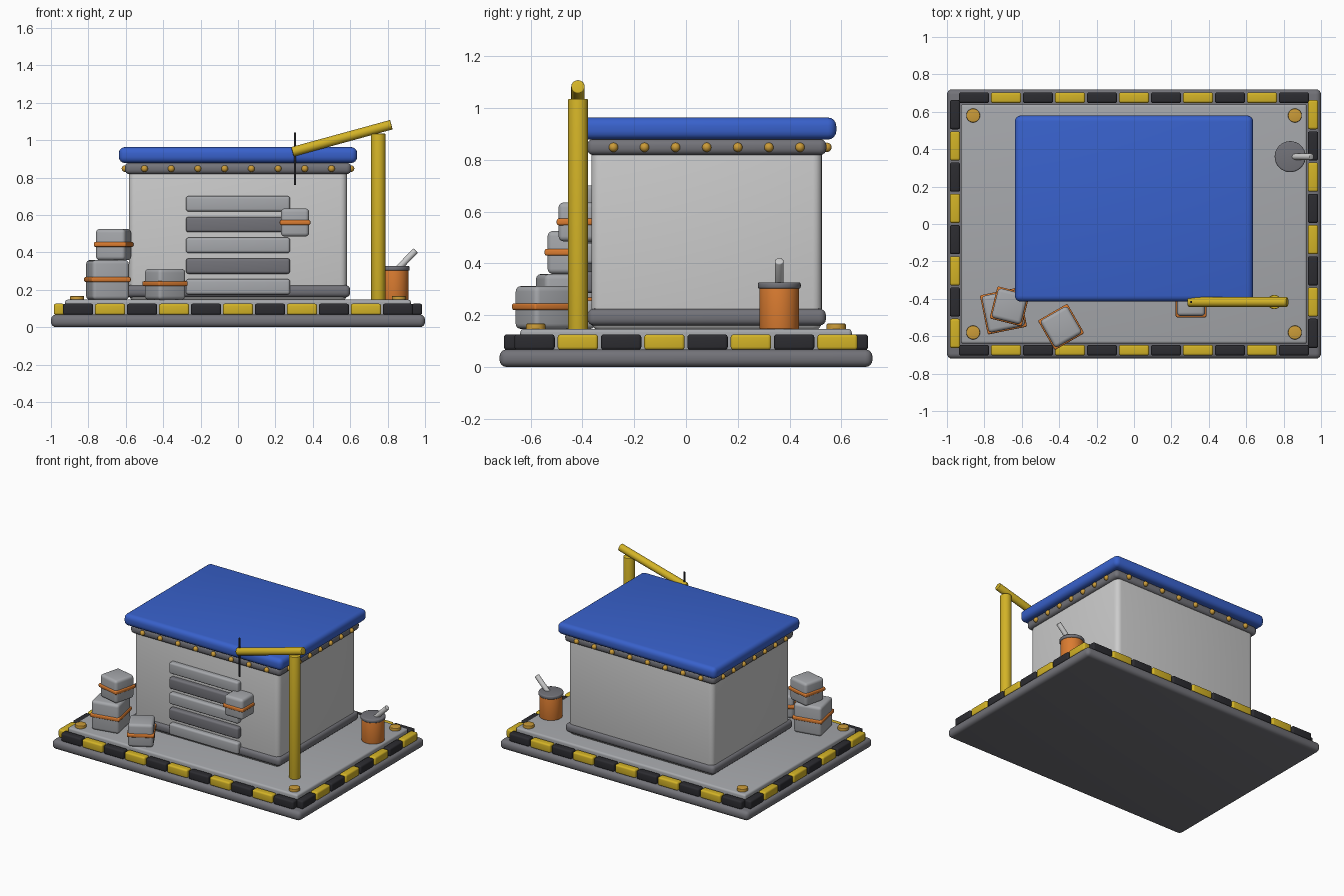
import bpy, bmesh, math
from mathutils import Vector, Matrix

if "Cube" in bpy.data.objects:
    bpy.data.objects.remove(bpy.data.objects["Cube"])


def mat(name, r, g, b):
    m = bpy.data.materials.new(name)
    m.diffuse_color = (r, g, b, 1)
    m.use_nodes = True
    m.node_tree.nodes["Principled BSDF"].inputs["Base Color"].default_value = m.diffuse_color
    return m


BLUE = mat("blue", 0.04, 0.12, 0.6)
YELLOW = mat("yellow", 0.65, 0.45, 0.02)
BLACK = mat("black", 0.025, 0.025, 0.03)
ORANGE = mat("orange", 0.7, 0.2, 0.03)
GOLD = mat("gold", 0.6, 0.33, 0.04)
DARK = mat("dark_grey", 0.17, 0.17, 0.19)
MID = mat("mid_grey", 0.38, 0.39, 0.41)
LIGHT = mat("light_grey", 0.58, 0.58, 0.6)


def finish(name, bm, material, matrix):
    me = bpy.data.meshes.new(name)
    bm.to_mesh(me)
    bm.free()
    me.shade_smooth()
    me.set_sharp_from_angle(angle=math.radians(40))
    me.materials.append(material)
    ob = bpy.data.objects.new(name, me)
    ob.matrix_world = matrix
    bpy.context.collection.objects.link(ob)
    return ob


def box(name, x, y, z, material, bevel=0.01, turn=0):
    """Rounded box from (min, max) ranges, turned about its own z axis."""
    size = [r[1] - r[0] for r in (x, y, z)]
    centre = [(r[0] + r[1]) / 2 for r in (x, y, z)]
    bm = bmesh.new()
    bmesh.ops.create_cube(bm, size=1)
    bmesh.ops.scale(bm, vec=size, verts=bm.verts)
    bmesh.ops.bevel(bm, geom=bm.edges[:], offset=min(bevel, min(size) * 0.48),
                    segments=4, profile=0.5, affect='EDGES')
    return finish(name, bm, material,
                  Matrix.Translation(centre) @ Matrix.Rotation(math.radians(turn), 4, 'Z'))


def rod(name, a, b, radius, material, bevel=0.004, sides=32):
    """Cylinder from point a to point b with softened rims."""
    a, b = Vector(a), Vector(b)
    bm = bmesh.new()
    bmesh.ops.create_cone(bm, cap_ends=True, segments=sides, radius1=radius,
                          radius2=radius, depth=(b - a).length)
    if bevel:
        rims = [e for e in bm.edges if abs(e.verts[0].co.z - e.verts[1].co.z) < 1e-5]
        bmesh.ops.bevel(bm, geom=rims, offset=bevel, segments=3, profile=0.5, affect='EDGES')
    turn = (b - a).to_track_quat('Z', 'Y').to_matrix().to_4x4()
    return finish(name, bm, material, Matrix.Translation((a + b) / 2) @ turn)


def rivet(name, x, y, z):
    bm = bmesh.new()
    bmesh.ops.create_uvsphere(bm, u_segments=16, v_segments=10, radius=0.018)
    finish(name, bm, GOLD, Matrix.Translation((x, y, z)))


def crate(name, x, y, z, width, height, turn, band_z):
    """Rounded crate standing on z with a strap around it."""
    h, s = width / 2, width / 2 + 0.007
    box(name, (x - h, x + h), (y - h, y + h), (z, z + height), MID, 0.02, turn)
    box(name + "_strap", (x - s, x + s), (y - s, y + s),
        (band_z - 0.013, band_z + 0.013), ORANGE, 0.008, turn)


# Base slab and deck
box("base_slab", (-1, 1), (-0.72, 0.72), (0, 0.068), DARK, 0.028)
box("deck", (-0.925, 0.925), (-0.64, 0.64), (0.05, 0.147), MID, 0.014)

# Hazard stripes around the deck
for i in range(11):
    c = (i - 5) * 0.171
    for side, s in (("front", -1), ("back", 1)):
        y = s * 0.675
        box(f"{side}_stripe_{i}", (c - 0.081, c + 0.081), (y - 0.028, y + 0.028),
            (0.066, 0.126), YELLOW if i % 2 else BLACK, 0.012)
for i in range(8):
    c = (i - 3.5) * 0.167
    for side, s in (("left", -1), ("right", 1)):
        x = s * 0.957
        yellow = (i % 2 == 1) == (s > 0)
        box(f"{side}_stripe_{i}", (x - 0.028, x + 0.028), (c - 0.078, c + 0.078),
            (0.066, 0.126), YELLOW if yellow else BLACK, 0.012)

# Corner bolts
for sx in (-1, 1):
    for sy in (-1, 1):
        x, y = sx * 0.86, sy * 0.58
        rod(f"corner_bolt_{sx}_{sy}", (x, y, 0.13), (x, y, 0.167), 0.037, GOLD)

# Hut: skirting, walls, upper band, roof
box("skirting", (-0.6, 0.6), (-0.38, 0.54), (0.16, 0.225), DARK, 0.025)
box("hut_walls", (-0.583, 0.583), (-0.365, 0.525), (0.14, 0.85), LIGHT, 0.035)
box("upper_band", (-0.605, 0.605), (-0.382, 0.542), (0.818, 0.88), DARK, 0.025)
box("roof", (-0.637, 0.637), (-0.415, 0.58), (0.878, 0.963), BLUE, 0.032)

# Rivets along the upper band
for i in range(8):
    for side, y in (("front", -0.384), ("back", 0.544)):
        rivet(f"{side}_rivet_{i}", -0.5 + i / 7, y, 0.848)
for i in range(7):
    for side, x in (("left", -0.604), ("right", 0.604)):
        rivet(f"{side}_rivet_{i}", x, -0.28 + i * 0.12, 0.848)

# Shutter slats
for i in range(5):
    z = 0.216 + i * 0.111
    box(f"shutter_slat_{i}", (-0.278, 0.278), (-0.4, -0.35), (z - 0.041, z + 0.041),
        DARK if i % 2 else MID, 0.014)

# Crane: post, arm, cable and hanging crate
rod("crane_post", (0.75, -0.417, 0.14), (0.75, -0.417, 1.035), 0.038, YELLOW)
rod("crane_arm", (0.291, -0.417, 0.938), (0.82, -0.417, 1.083), 0.026, YELLOW)
rod("crane_cable", (0.305, -0.417, 0.76), (0.305, -0.417, 1.04), 0.006, BLACK, 0, 12)
crate("hanging_crate", 0.305, -0.417, 0.485, 0.15, 0.15, 0, 0.56)

# Stacked crates
crate("lower_crate", -0.698, -0.465, 0.147, 0.2, 0.212, 11.5, 0.255)
crate("upper_crate", -0.665, -0.44, 0.359, 0.163, 0.166, -14, 0.443)
crate("small_crate", -0.39, -0.55, 0.147, 0.168, 0.165, 30, 0.233)

# Bucket with a tool handle
rod("bucket", (0.835, 0.36, 0.147), (0.835, 0.36, 0.315), 0.077, ORANGE)
rod("bucket_rim", (0.835, 0.36, 0.302), (0.835, 0.36, 0.327), 0.083, DARK, 0.008)
rod("tool_handle", (0.825, 0.36, 0.282), (0.95, 0.36, 0.41), 0.017, LIGHT)
